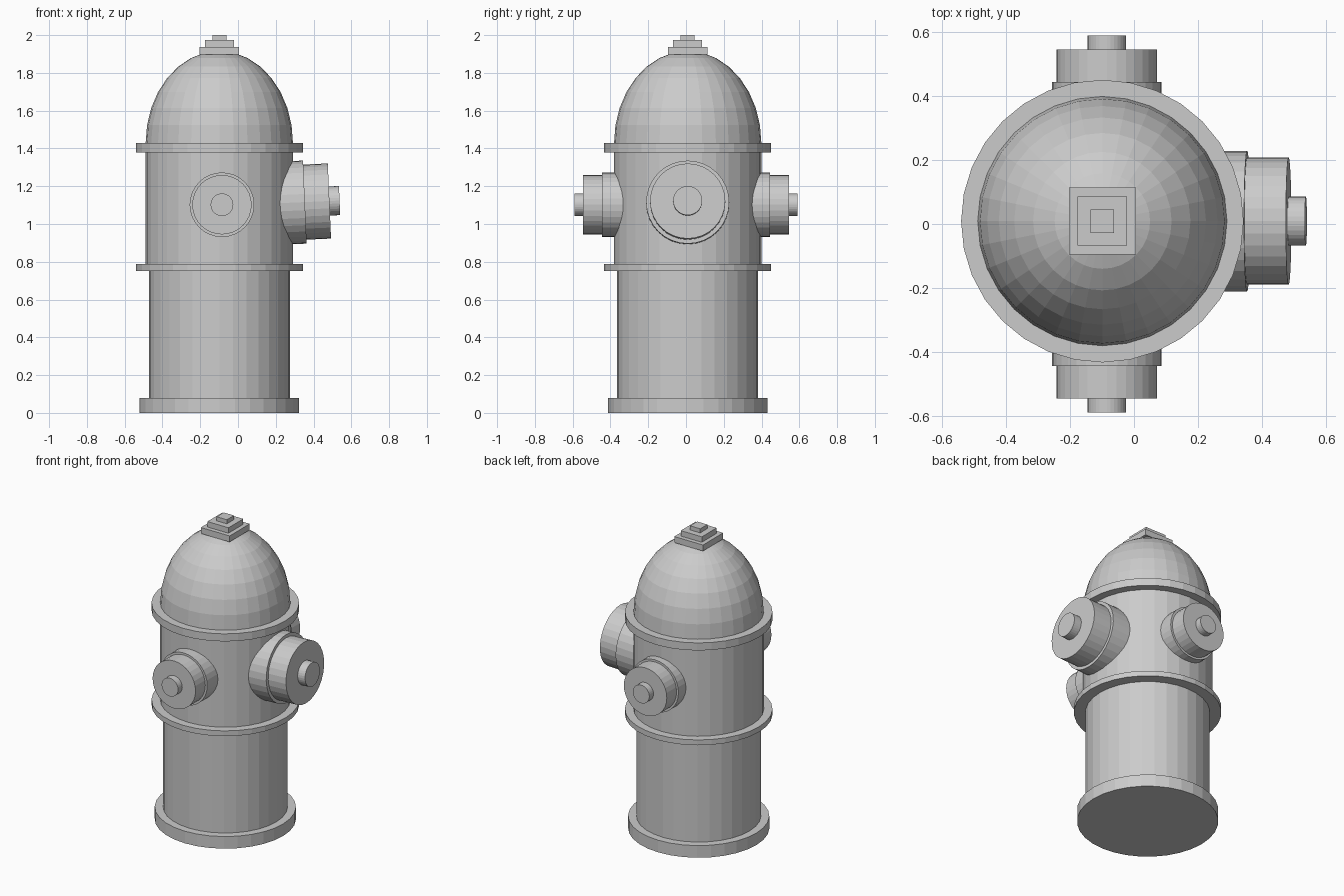
import bpy, bmesh, math
from mathutils import Vector, Matrix

if "Cube" in bpy.data.objects:
    bpy.data.objects.remove(bpy.data.objects["Cube"])

CX, CY, SIDES = -0.099, 0.009, 32

grey = bpy.data.materials.new("cast_iron_grey")
grey.diffuse_color = (0.6, 0.6, 0.6, 1)
grey.use_nodes = True
grey.node_tree.nodes["Principled BSDF"].inputs["Base Color"].default_value = grey.diffuse_color


def finish(name, bm):
    bmesh.ops.recalc_face_normals(bm, faces=bm.faces)
    mesh = bpy.data.meshes.new(name)
    bm.to_mesh(mesh)
    bm.free()
    mesh.materials.append(grey)
    obj = bpy.data.objects.new(name, mesh)
    bpy.context.collection.objects.link(obj)
    return obj


def lathe(name, profile, origin, axis=(0, 0, 1)):
    """Solid of revolution from (radius, height) points, closed at both ends."""
    bm = bmesh.new()
    rings = []
    for r, h in profile:
        rings.append([bm.verts.new((r * math.sin(2 * math.pi * i / SIDES),
                                    r * math.cos(2 * math.pi * i / SIDES), h))
                      for i in range(SIDES)])
    for a, b in zip(rings, rings[1:]):
        for i in range(SIDES):
            j = (i + 1) % SIDES
            bm.faces.new((a[i], a[j], b[j], b[i]))
    bm.faces.new(rings[0])
    bm.faces.new(rings[-1])
    obj = finish(name, bm)
    obj.location = origin
    obj.rotation_mode = 'QUATERNION'
    obj.rotation_quaternion = Vector(axis).to_track_quat('Z', 'Y')
    return obj


def disc(name, r, z0, z1):
    return lathe(name, [(r, z0), (r, z1)], (CX, CY, 0))


# Body: stacked cylinders
disc("base_flange", 0.423, 0.0, 0.08)
disc("lower_barrel", 0.373, 0.08, 0.76)
disc("middle_ring", 0.442, 0.752, 0.787)
disc("upper_barrel", 0.39, 0.787, 1.38)
disc("top_ring", 0.442, 1.378, 1.428)

# Bonnet: half ellipsoid with eight bands
dome = []
for k in range(8):
    a = k * math.pi / 16
    dome.append((0.39 * math.cos(a), 1.428 + 0.488 * math.sin(a)))
dome.append((0.002, 1.916))
lathe("bonnet_dome", dome, (CX, CY, 0))

# Square stepped operating nut
for name, half, z0, z1 in (("nut_plate", 0.105, 1.897, 1.937),
                           ("nut_step", 0.077, 1.937, 1.973),
                           ("nut_top", 0.037, 1.973, 2.0)):
    bm = bmesh.new()
    bmesh.ops.create_cube(bm, size=1, matrix=Matrix.Translation((CX, CY, (z0 + z1) / 2))
                          @ Matrix.Diagonal((2 * half, 2 * half, z1 - z0, 1)))
    finish(name, bm)


def outlet(name, origin, axis, collar, cap, hub, back, cap_end, hub_end):
    """Collar, cap and hub stacked outward along the axis."""
    for part, r, h0, h1 in (("collar", collar, back, 0), ("cap", cap, 0, cap_end),
                            ("hub", hub, cap_end, hub_end)):
        lathe(f"{name}_{part}", [(r, h0), (r, h1)], origin, axis)


# Two hose outlets, mirrored front and back
for name, s in (("front_outlet", -1), ("back_outlet", 1)):
    outlet(name, (-0.085, s * 0.444, 1.102), (0, s, 0),
           0.171, 0.157, 0.06, -0.2, 0.102, 0.146)

# Large pumper outlet, tilted slightly upward
t = math.radians(2.5)
outlet("large_outlet", (0.354, CY, 1.116), (math.cos(t), 0, math.sin(t)),
       0.22, 0.199, 0.077, -0.25, 0.130, 0.184)
